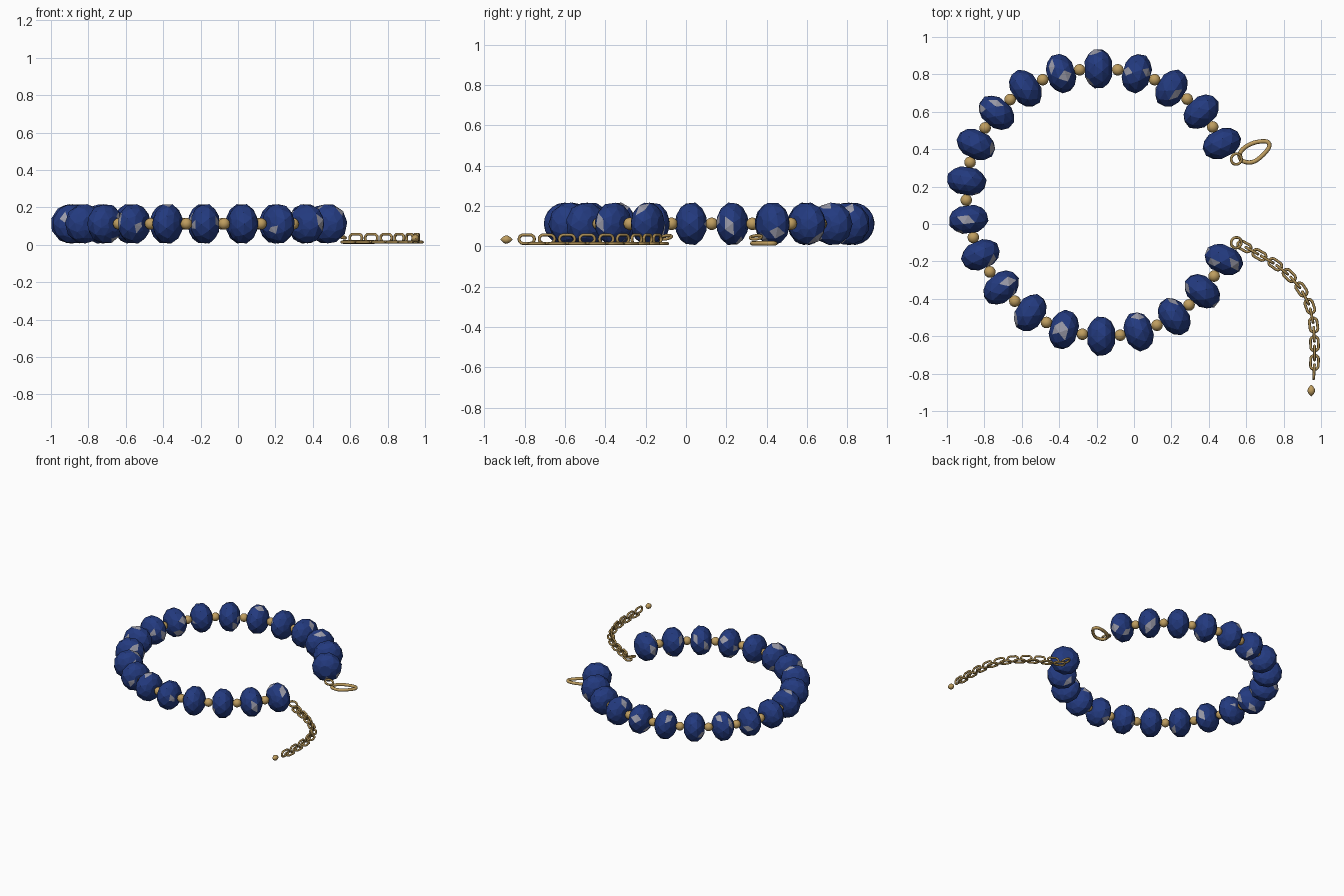
import bpy, bmesh, math, random
from mathutils import Vector, Matrix

if "Cube" in bpy.data.objects:
    bpy.data.objects.remove(bpy.data.objects["Cube"])

random.seed(4)


def material(name, rgb):
    m = bpy.data.materials.new(name)
    m.diffuse_color = (*rgb, 1)
    m.use_nodes = True
    m.node_tree.nodes["Principled BSDF"].inputs["Base Color"].default_value = m.diffuse_color
    return m


NAVY = material("navy_glass", (0.017, 0.043, 0.215))
GREY = material("pale_grey_glint", (0.33, 0.33, 0.40))
GOLD = material("gold", (0.52, 0.34, 0.115))
WIRE = material("dark_gold", (0.40, 0.26, 0.085))

# Bead centres along the open bracelet
BEADS = [(0.47, 0.43), (0.36, 0.60), (0.20, 0.725), (0.015, 0.805), (-0.19, 0.83),
         (-0.39, 0.805), (-0.58, 0.725), (-0.735, 0.595), (-0.845, 0.425), (-0.895, 0.23),
         (-0.885, 0.025), (-0.82, -0.165), (-0.71, -0.34), (-0.555, -0.475), (-0.375, -0.565),
         (-0.175, -0.60), (0.025, -0.575), (0.215, -0.495), (0.365, -0.36), (0.48, -0.19)]
CENTRE = Vector((-0.18, 0.115, 0))
BEAD_Z = 0.112
# Rondelle profile: position along the hole, radius
PROFILE = [(-0.073, 0.042), (-0.053, 0.08), (-0.022, 0.105),
           (0.022, 0.105), (0.053, 0.08), (0.073, 0.042)]
SIDES = 10


def add_mesh(name, bm, mats, smooth=False):
    bmesh.ops.recalc_face_normals(bm, faces=bm.faces[:])
    me = bpy.data.meshes.new(name)
    for f in bm.faces:
        f.smooth = smooth
    bm.to_mesh(me)
    bm.free()
    for m in mats:
        me.materials.append(m)
    ob = bpy.data.objects.new(name, me)
    bpy.context.collection.objects.link(ob)
    return ob


def faceted_bead(name, pos):
    """Rondelle with staggered rings of triangular facets and a few pale ones."""
    bm = bmesh.new()
    spin = random.uniform(0, 1)
    rings = []
    for k, (t, r) in enumerate(PROFILE):
        ring = []
        for i in range(SIDES):
            a = 2 * math.pi * (i + spin + 0.5 * (k % 2)) / SIDES
            ring.append(bm.verts.new((t, r * math.cos(a), r * math.sin(a))))
        rings.append(ring)
    for k in range(len(rings) - 1):
        lo, hi = rings[k], rings[k + 1]
        for i in range(SIDES):
            j = (i + 1) % SIDES
            if k % 2 == 0:
                bm.faces.new((lo[i], lo[j], hi[i]))
                bm.faces.new((lo[j], hi[j], hi[i]))
            else:
                bm.faces.new((lo[i], hi[j], hi[i]))
                bm.faces.new((lo[i], lo[j], hi[j]))
    bm.faces.new(rings[0])
    bm.faces.new(rings[-1])
    # Pale facets in pairs
    sides = [f for f in bm.faces if len(f.verts) == 3]
    for f in random.sample(sides, 3):
        f.material_index = 1
        other = [g for g in random.choice(f.edges[:]).link_faces if g is not f][0]
        if len(other.verts) == 3:
            other.material_index = 1
    ob = add_mesh(name, bm, (NAVY, GREY))
    radial = Vector((*pos, 0)) - CENTRE
    ob.location = (*pos, BEAD_Z)
    ob.rotation_euler.z = math.atan2(radial.y, radial.x) + math.pi / 2


def wire_loop(name, points, radius, mat, loc=(0, 0, 0), rot=(0, 0, 0)):
    """Closed loop of round wire."""
    cu = bpy.data.curves.new(name, 'CURVE')
    cu.dimensions = '3D'
    cu.bevel_depth = radius
    cu.bevel_resolution = 2
    sp = cu.splines.new('POLY')
    sp.points.add(len(points) - 1)
    for p, c in zip(sp.points, points):
        p.co = (*c, 1)
    sp.use_cyclic_u = True
    cu.materials.append(mat)
    ob = bpy.data.objects.new(name, cu)
    ob.location, ob.rotation_euler = loc, rot
    bpy.context.collection.objects.link(ob)


def oval(half_length, half_width, n=20):
    """Stadium outline lying in the xy plane, long along x."""
    flat = half_length - half_width
    pts = []
    for i in range(n):
        a = 2 * math.pi * (i + 0.5) / n
        c, s = math.cos(a), math.sin(a)
        pts.append((half_width * c + math.copysign(flat, c), half_width * s, 0))
    return pts


# Beads
for i, pos in enumerate(BEADS):
    faceted_bead(f"bead_{i + 1}", pos)

# Gold spacer balls between beads, pushed out onto the arc
for i, (a, b) in enumerate(zip(BEADS, BEADS[1:])):
    mid = (Vector((*a, 0)) + Vector((*b, 0))) / 2
    mid += (mid - CENTRE).normalized() * 0.007
    bm = bmesh.new()
    bmesh.ops.create_uvsphere(bm, u_segments=16, v_segments=10, radius=0.031)
    ob = add_mesh(f"spacer_{i + 1}", bm, (GOLD,), True)
    ob.location = (mid.x, mid.y, BEAD_Z)

# Extension chain: flat links alternating with upright links
FLAT = [(0.59, -0.12), (0.67, -0.165), (0.755, -0.215), (0.83, -0.275), (0.895, -0.35),
        (0.94, -0.44), (0.96, -0.54), (0.965, -0.64), (0.965, -0.74)]
END = (0.96, -0.84)
LINK = oval(0.038, 0.021)
for i, (a, b) in enumerate(zip(FLAT, FLAT[1:] + [END])):
    p = FLAT[max(i - 1, 0)]
    turn = math.atan2(b[1] - p[1], b[0] - p[0])
    wire_loop(f"flat_link_{i + 1}", LINK, 0.0075, WIRE, (*a, 0.014), (0, 0, turn))
    turn = math.atan2(b[1] - a[1], b[0] - a[0])
    mid = ((a[0] + b[0]) / 2, (a[1] + b[1]) / 2, 0.036)
    wire_loop(f"upright_link_{i + 1}", LINK, 0.0075, WIRE, mid, (math.pi / 2, 0, turn))

# Jump rings at both ends of the bracelet
RING = oval(0.029, 0.0285)
wire_loop("chain_ring", RING, 0.0075, WIRE, (0.547, -0.10, 0.045), (0.15, 0.3, 0))
wire_loop("clasp_ring", RING, 0.0075, WIRE, (0.547, 0.347, 0.045), (0.1, 0.3, 0))

# Teardrop clasp, smoothed from a few outline points
outline = [Vector((x, y, 0.015)) for x, y in
           [(0.575, 0.34), (0.63, 0.33), (0.68, 0.36), (0.722, 0.41),
            (0.712, 0.44), (0.655, 0.438), (0.60, 0.415), (0.568, 0.38)]]
smooth = []
for i in range(len(outline)):
    p0, p1, p2, p3 = (outline[(i + k - 1) % len(outline)] for k in range(4))
    for t in (0, 0.25, 0.5, 0.75):
        smooth.append(0.5 * (2 * p1 + (p2 - p0) * t + (2 * p0 - 5 * p1 + 4 * p2 - p3) * t * t
                             + (3 * p1 - p0 - 3 * p2 + p3) * t ** 3))
wire_loop("clasp", smooth, 0.0115, GOLD)

# Drop at the end of the chain, pointed at both ends
bm = bmesh.new()
prof = [(-0.031, 0.001), (-0.018, 0.014), (-0.004, 0.021), (0.01, 0.018), (0.022, 0.009), (0.03, 0.002)]
rings = [[bm.verts.new((r * math.cos(i * math.pi / 6), t, r * math.sin(i * math.pi / 6)))
          for i in range(12)] for t, r in prof]
for lo, hi in zip(rings, rings[1:]):
    for i in range(12):
        bm.faces.new((lo[i], lo[(i + 1) % 12], hi[(i + 1) % 12], hi[i]))
bm.faces.new(rings[0])
bm.faces.new(rings[-1])
drop = add_mesh("end_drop", bm, (GOLD,), True)
drop.location = (0.948, -0.89, 0.034)
